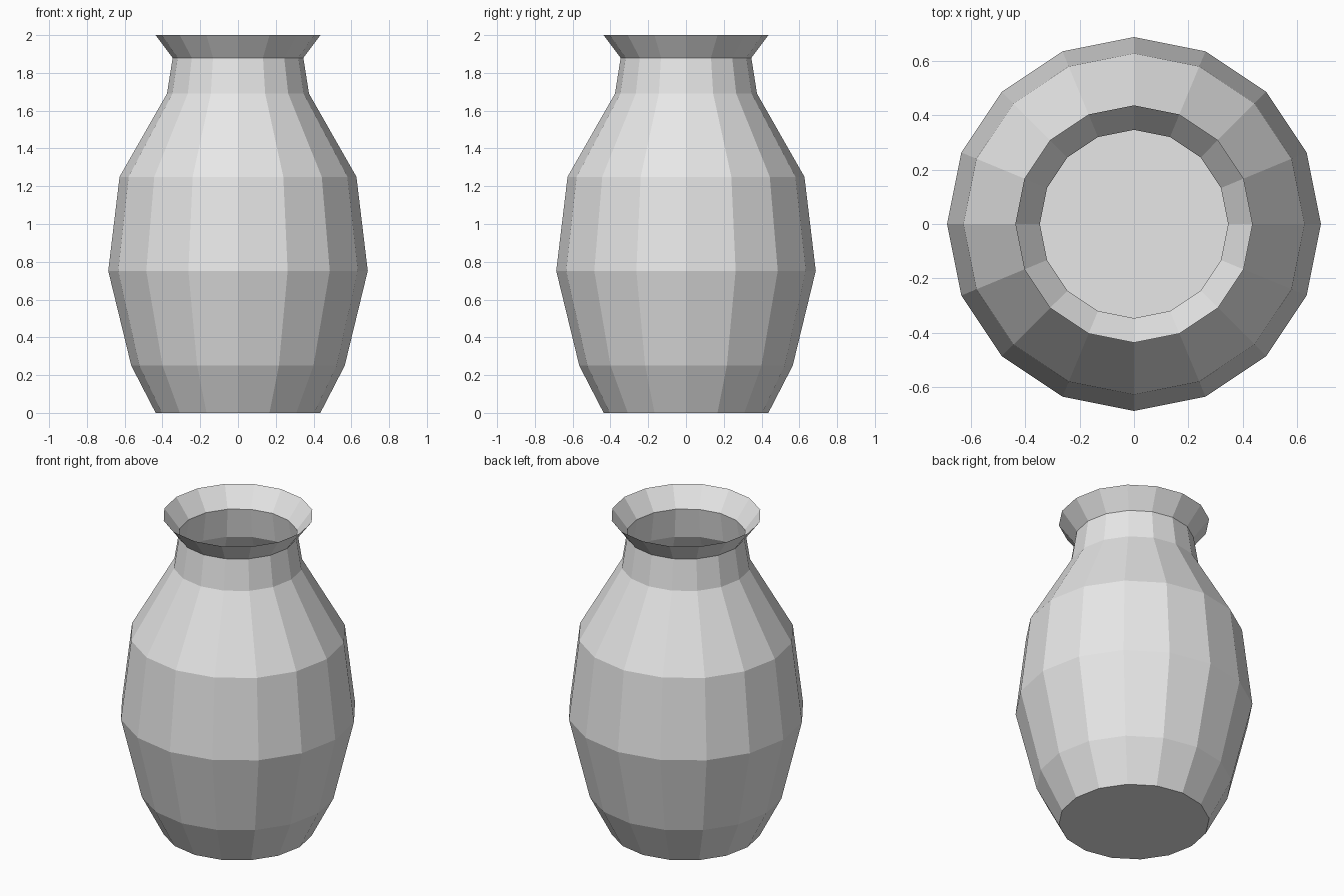
import bpy, bmesh
from math import pi, sin, cos

cube = bpy.data.objects.get("Cube")
if cube:
    bpy.data.objects.remove(cube, do_unlink=True)

SIDES = 16
# (radius, height) from foot to flared lip
PROFILE = [(0.436, 0), (0.565, 0.25), (0.687, 0.752), (0.627, 1.25),
           (0.376, 1.69), (0.346, 1.88), (0.436, 2)]

clay = bpy.data.materials.new("light grey clay")
clay.use_nodes = True
color = (0.8, 0.8, 0.8, 1)
clay.diffuse_color = color
clay.node_tree.nodes["Principled BSDF"].inputs["Base Color"].default_value = color

# Thin open shell lofted through the profile rings
bm = bmesh.new()
rings = [[bm.verts.new((r * cos(2 * pi * i / SIDES), r * sin(2 * pi * i / SIDES), z))
          for i in range(SIDES)] for r, z in PROFILE]
for low, high in zip(rings, rings[1:]):
    for i in range(SIDES):
        j = (i + 1) % SIDES
        bm.faces.new((low[i], low[j], high[j], high[i]))

# Flat base
bm.faces.new(rings[0][::-1])

mesh = bpy.data.meshes.new("vase")
bm.to_mesh(mesh)
bm.free()
mesh.materials.append(clay)
vase = bpy.data.objects.new("vase", mesh)
bpy.context.collection.objects.link(vase)
